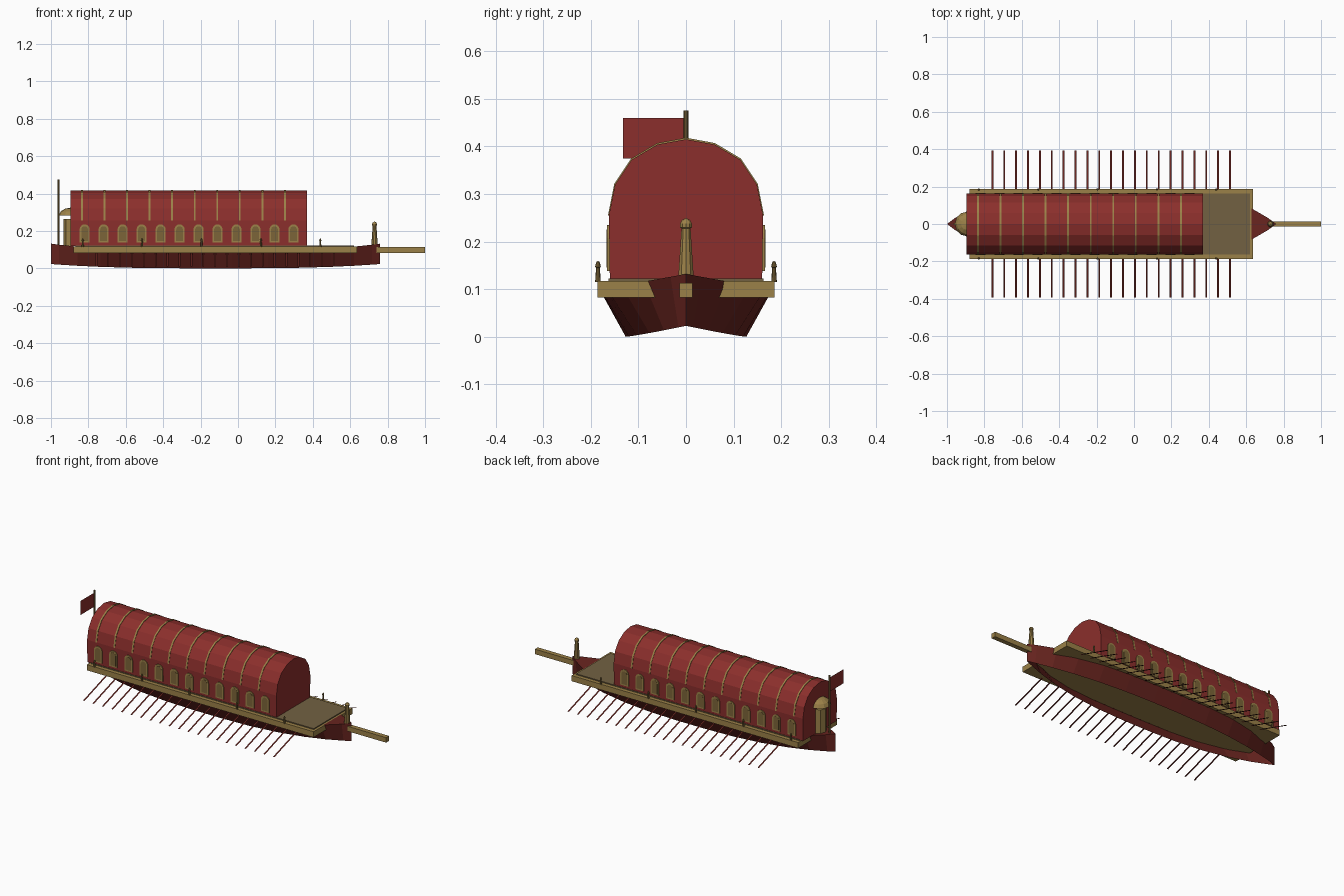
import bpy, bmesh, math
from mathutils import Vector

if "Cube" in bpy.data.objects:
    bpy.data.objects.remove(bpy.data.objects["Cube"])


def mat(name, rgb):
    m = bpy.data.materials.new(name)
    m.diffuse_color = (*rgb, 1)
    m.use_nodes = True
    m.node_tree.nodes["Principled BSDF"].inputs["Base Color"].default_value = m.diffuse_color
    return m


RED = mat("red_lacquer", (0.26, 0.028, 0.025))
DARK = mat("dark_red_wood", (0.14, 0.018, 0.014))
GOLD = mat("gilt", (0.33, 0.22, 0.065))
BRONZE = mat("bronze", (0.2, 0.13, 0.04))
DECK = mat("deck_wood", (0.17, 0.12, 0.055))


def mesh_obj(name, verts, faces, material, fix=True):
    me = bpy.data.meshes.new(name)
    me.from_pydata(verts, [], faces)
    if fix:
        bm = bmesh.new()
        bm.from_mesh(me)
        bmesh.ops.recalc_face_normals(bm, faces=bm.faces)
        bm.to_mesh(me)
        bm.free()
    ob = bpy.data.objects.new(name, me)
    bpy.context.collection.objects.link(ob)
    me.materials.append(material)
    return ob


def prism(name, pts, axis, a, b, material):
    """Extrude a 2D outline along x (pts = y,z), y (pts = x,z) or z (pts = x,y)."""
    put = {"x": lambda p, d: (d, p[0], p[1]),
           "y": lambda p, d: (p[0], d, p[1]),
           "z": lambda p, d: (p[0], p[1], d)}[axis]
    n = len(pts)
    verts = [put(p, a) for p in pts] + [put(p, b) for p in pts]
    faces = [(i, (i + 1) % n, n + (i + 1) % n, n + i) for i in range(n)]
    faces += [tuple(range(n))[::-1], tuple(range(n, 2 * n))]
    return mesh_obj(name, verts, faces, material)


def box(name, x, y, z, material):
    return prism(name, [(x[0], y[0]), (x[1], y[0]), (x[1], y[1]), (x[0], y[1])], "z", *z, material)


def lathe(name, profile, cx, cy, sides, material, start=0.0, sweep=math.tau):
    """Spin an (r, z) profile round a vertical axis, fully or in part."""
    full = sweep > 6.28
    cols = sides if full else sides + 1
    n = len(profile)
    verts = []
    for k in range(cols):
        a = start + sweep * k / sides
        verts += [(cx + r * math.cos(a), cy + r * math.sin(a), z) for r, z in profile]
    faces = []
    for k in range(sides):
        m = (k + 1) % cols
        faces += [(k * n + j, m * n + j, m * n + j + 1, k * n + j + 1) for j in range(n - 1)]
    ob = mesh_obj(name, verts, faces, material)
    bm = bmesh.new()
    bm.from_mesh(ob.data)
    bmesh.ops.remove_doubles(bm, verts=bm.verts, dist=1e-5)
    bmesh.ops.recalc_face_normals(bm, faces=bm.faces)
    bm.to_mesh(ob.data)
    bm.free()
    return ob


# Hull: flared sides, pointed at both ends, open underneath, decked over on top
stations = [-1, -.95, -.84, -.7, -.52, -.32, -.1, .1, .32, .52, .7, .84, .95, 1]
verts, faces = [], []
for t in stations:
    x = -0.12 + 0.88 * t
    top = 0.182 * (1 - abs(t) ** 3.84)
    low = 0.127 * (1 - abs(t) ** 2.6)
    zt = 0.1 + 0.032 * t ** 4
    zb = 0.023 * abs(t) ** 3
    verts += [(x, -low, zb), (x, -top, zt), (x, top, zt), (x, low, zb)]
for i in range(len(stations) - 1):
    faces += [(4 * i + j, 4 * i + 4 + j, 4 * i + 5 + j, 4 * i + 1 + j) for j in range(3)]
hull = mesh_obj("hull", verts, faces, DARK)
bm = bmesh.new()
bm.from_mesh(hull.data)
bmesh.ops.remove_doubles(bm, verts=bm.verts, dist=1e-5)
bmesh.ops.recalc_face_normals(bm, faces=bm.faces)
bm.to_mesh(hull.data)
bm.free()

# Gilt outrigger platform and deck planking
box("platform", (-0.88, 0.635), (-0.186, 0.186), (0.083, 0.117), GOLD)
box("deck", (-0.87, 0.62), (-0.163, 0.163), (0.115, 0.123), DECK)

# Barrel-roofed cabin
half = [(0.162, 0.255), (0.149, 0.32), (0.114, 0.372), (0.06, 0.404)]
arch = half + [(0, 0.415)] + [(-y, z) for y, z in half[::-1]]
prism("cabin", [(-0.16, 0.12), (0.16, 0.12)] + arch, "x", -0.895, 0.37, RED)

# Gilt roof ribs
outer = [(y * 1.012, 0.25 + (z - 0.25) * 1.02) for y, z in arch]
inner = [(y * 0.97, 0.25 + (z - 0.25) * 0.95) for y, z in arch[::-1]]
for i in range(10):
    x = -0.834 + 0.1205 * i
    prism(f"roof_rib_{i}", outer + inner, "x", x - 0.005, x + 0.005, GOLD)

# Arched windows with a darker inner panel, on both sides
def arch_outline(cx, w, z0, z1):
    pts = [(cx - w, z0), (cx + w, z0)]
    return pts + [(cx + w * math.cos(a), z1 - w + w * math.sin(a))
                  for a in (math.pi * k / 8 for k in range(9))]


for s, side in ((-1, "front"), (1, "back")):
    for i in range(12):
        x = -0.82 + 0.1015 * i
        prism(f"{side}_window_frame_{i}", arch_outline(x, 0.027, 0.138, 0.235), "y",
              s * 0.155, s * 0.166, GOLD)
        prism(f"{side}_window_panel_{i}", arch_outline(x, 0.018, 0.146, 0.225), "y",
              s * 0.156, s * 0.167, BRONZE)

    # Small posts along the platform edge
    for i in range(5):
        lathe(f"{side}_rail_post_{i}",
              [(0, 0.115), (0.006, 0.115), (0.004, 0.145), (0.006, 0.147),
               (0.005, 0.152), (0.003, 0.158), (0, 0.159)],
              -0.83 + 0.3175 * i, s * 0.185, 8, BRONZE)

    # Flat oar blades sloping down to the water
    for i in range(21):
        x = -0.757 + 0.0635 * i
        mesh_obj(f"{side}_oar_{i}",
                 [(x - .005, s * .165, .083), (x + .005, s * .165, .083),
                  (x + .005, s * .392, .01), (x - .005, s * .392, .01)],
                 [(0, 1, 2, 3)], DARK, fix=False)

# Bowsprit and bow lantern post
box("bowsprit", (0.74, 1.0), (-0.014, 0.014), (0.083, 0.113), GOLD)
lathe("bow_post", [(0, 0.12), (0.017, 0.125), (0.010, 0.228), (0.013, 0.23), (0.013, 0.238),
                   (0.009, 0.245), (0, 0.25)], 0.73, 0, 10, GOLD)

# Stern gallery: half-octagon bay under a half-dome hood
lathe("stern_bay", [(0, 0.118), (0.042, 0.118), (0.042, 0.265), (0, 0.265)],
      -0.89, 0, 4, GOLD, math.pi / 2, math.pi)
lathe("stern_hood", [(0, 0.283), (0.066, 0.283), (0.055, 0.305), (0.032, 0.319), (0, 0.325)],
      -0.892, 0, 6, GOLD, math.pi / 2, math.pi)

# Flagpole and flag
lathe("flagpole", [(0, 0.115), (0.005, 0.115), (0.005, 0.475), (0, 0.475)], -0.96, 0, 8, BRONZE)
mesh_obj("flag", [(-0.96, 0, 0.375), (-0.96, -0.132, 0.375), (-0.96, -0.132, 0.46), (-0.96, 0, 0.46)],
         [(0, 1, 2, 3)], RED, fix=False)
